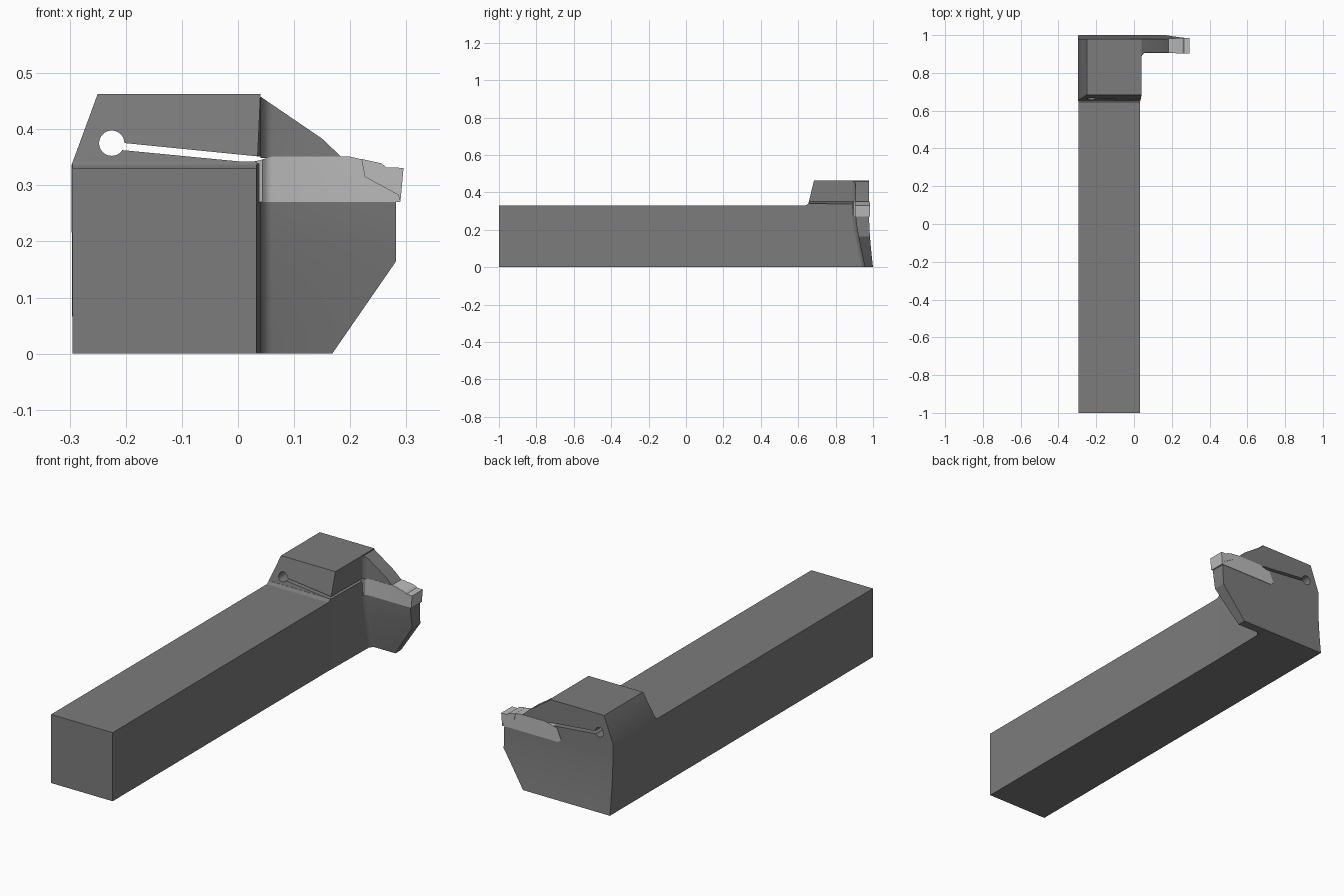
import bpy, bmesh

if "Cube" in bpy.data.objects:
    bpy.data.objects.remove(bpy.data.objects["Cube"])

def grey(name, v):
    m = bpy.data.materials.new(name)
    m.diffuse_color = (v, v, v, 1)
    m.use_nodes = True
    m.node_tree.nodes["Principled BSDF"].inputs["Base Color"].default_value = m.diffuse_color
    return m

STEEL, CARBIDE = grey("steel", 0.2), grey("carbide", 0.5)

def below(z):
    return max(0.0, (0.27 - z) / 0.27)

def back_y(x, z, base=0.979):
    return base + 0.021 * below(z) ** 1.6

def blade_front_y(x, z, base=0.907):
    # bowed front face with a concave fillet against the head
    fillet = max(0.0, 1 - max(0.0, x - 0.04) / 0.02)
    return base + 0.05 * below(z) ** 1.25 - 0.017 * fillet ** 2

def head_front_y(x, z):
    return 0.652 + 0.24 * max(0.0, z - 0.33)

def prism(name, profile, front, back, mat, xs=(), zs=()):
    """Extrude an (x, z) profile along y between two shaped faces."""
    bm = bmesh.new()
    f = bm.faces.new([bm.verts.new((x, 0, z)) for x, z in profile])
    ext = bmesh.ops.extrude_face_region(bm, geom=[f])
    for v in ext["geom"]:
        if isinstance(v, bmesh.types.BMVert):
            v.co.y = 1
    for axis, values in ((0, xs), (2, zs)):
        for c in values:
            co, no = [0, 0, 0], [0, 0, 0]
            co[axis], no[axis] = c, 1
            bmesh.ops.bisect_plane(bm, geom=bm.verts[:] + bm.edges[:] + bm.faces[:],
                                   plane_co=co, plane_no=no, dist=1e-5)
    for v in bm.verts:
        v.co.y = (back if v.co.y > 0.5 else front)(v.co.x, v.co.z)
    bmesh.ops.recalc_face_normals(bm, faces=bm.faces[:])
    me = bpy.data.meshes.new(name)
    bm.to_mesh(me)
    bm.free()
    ob = bpy.data.objects.new(name, me)
    bpy.context.collection.objects.link(ob)
    if mat:
        me.materials.append(mat)
    return ob

def const(y):
    return lambda x, z: y

levels = [0.03 * i for i in range(1, 9)]
fillet_x = [0.044, 0.048, 0.053, 0.06]
parts = []

# Square shank with a small fillet ramp up to the head
shank = prism("shank", [(-0.295, 0), (0.033, 0), (0.033, 0.33), (-0.295, 0.33)],
              const(-1), const(0.652), STEEL)
ramp = prism("shank_fillet", [(-0.295, 0.328), (0.033, 0.328), (0.033, 0.342), (-0.295, 0.342)],
             lambda x, z: 0.654 - 0.02 * max(0, (0.342 - z) / 0.014) ** 2, const(0.66), STEEL,
             zs=[0.33, 0.333, 0.337])
parts += [shank, ramp]

# Clamping head
head = prism("head", [(-0.295, 0), (0.04, 0), (0.04, 0.463), (-0.25, 0.463), (-0.297, 0.335)],
             head_front_y, back_y, STEEL, zs=levels + [0.27, 0.33])
for v in head.data.vertices:
    if v.co.x > 0.03 and v.co.y < 0.8 and v.co.z < 0.34:
        v.co.x = 0.034
parts.append(head)

# Relief hole and clamping slot cut through the head
bpy.ops.mesh.primitive_cylinder_add(vertices=40, radius=0.0225, depth=0.8,
                                    location=(-0.225, 0.85, 0.375), rotation=(1.570796, 0, 0))
hole = bpy.context.object
hole.name = "hole_cutter"
slot = prism("slot_cutter", [(-0.22, 0.364), (0.08, 0.335), (0.08, 0.347), (-0.22, 0.377)],
             const(0.5), const(1.2), None)
for cutter in (hole, slot):
    mod = head.modifiers.new("cut", 'BOOLEAN')
    mod.operation, mod.solver, mod.object = 'DIFFERENCE', 'EXACT', cutter
    bpy.context.view_layer.objects.active = head
    bpy.ops.object.modifier_apply(modifier=mod.name)
    bpy.data.objects.remove(cutter)

# Lower support blade and upper jaw
parts.append(prism("support_blade", [(0.04, 0), (0.168, 0), (0.282, 0.165), (0.282, 0.27), (0.04, 0.27)],
                   blade_front_y, back_y, STEEL, fillet_x, levels))
parts.append(prism("upper_jaw", [(0.04, 0.349), (0.19, 0.345), (0.15, 0.383), (0.04, 0.458)],
                   blade_front_y, back_y, STEEL, fillet_x))

# Cutting insert: body and wider tip
parts.append(prism("insert_body", [(-0.005, 0.27), (0.289, 0.27), (0.291, 0.3), (0.262, 0.331),
                                   (0.255, 0.338), (0.2, 0.351), (0.06, 0.351), (0.04, 0.345),
                                   (0.0, 0.336), (-0.022, 0.283)],
                   lambda x, z: blade_front_y(x, z, 0.906), const(0.981), CARBIDE, fillet_x))
parts.append(prism("insert_tip", [(0.226, 0.315), (0.285, 0.283), (0.2895, 0.27), (0.295, 0.331),
                                  (0.264, 0.332), (0.256, 0.339), (0.22, 0.347)],
                   const(0.903), const(0.984), CARBIDE))

# Smooth the bowed faces, keep edges crisp
bpy.ops.object.select_all(action='DESELECT')
for ob in parts:
    ob.select_set(True)
bpy.context.view_layer.objects.active = head
bpy.ops.object.shade_smooth_by_angle(angle=0.4)
